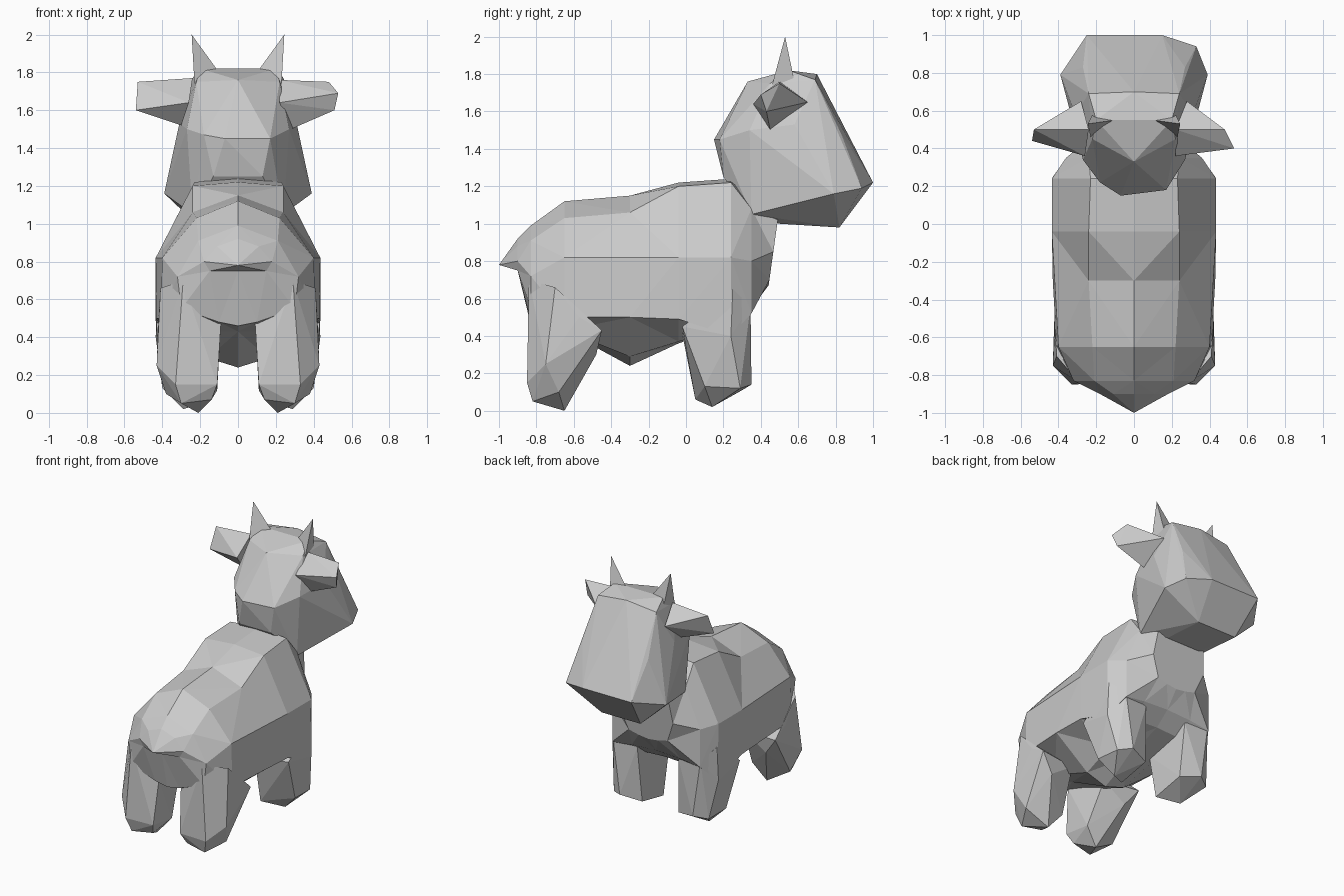
import bpy, bmesh


def finish(name, bm):
    bmesh.ops.recalc_face_normals(bm, faces=bm.faces)
    mesh = bpy.data.meshes.new(name)
    bm.to_mesh(mesh)
    bm.free()
    obj = bpy.data.objects.new(name, mesh)
    bpy.context.collection.objects.link(obj)
    return obj


def hull(name, points, flip=False):
    """Faceted solid around a few corner points."""
    s = -1 if flip else 1
    bm = bmesh.new()
    for x, y, z in points:
        bm.verts.new((s * x, y, z))
    res = bmesh.ops.convex_hull(bm, input=bm.verts)
    loose = [g for g in res["geom_interior"] if isinstance(g, bmesh.types.BMVert)]
    bmesh.ops.delete(bm, geom=loose, context='VERTS')
    return finish(name, bm)


# Torso: half cross-sections (x, z) from spine to belly, lofted along y
# (second value leans a section forward with height)
sections = [
    (-0.90, 0, [(0, .92), (.11, .88), (.18, .80), (.15, .75), (.07, .75), (0, .75)]),
    (-0.83, 0, [(0, .99), (.21, .91), (.32, .72), (.30, .55), (.10, .48), (0, .46)]),
    (-0.65, 0, [(0, 1.12), (.22, 1.03), (.40, .82), (.41, .50), (.15, .43), (0, .43)]),
    (-0.30, 0, [(0, 1.15), (.24, 1.06), (.42, .82), (.43, .50), (.16, .29), (0, .24)]),
    (-0.04, 0, [(0, 1.22), (.24, 1.20), (.435, .82), (.435, .49), (.18, .37), (0, .36)]),
    (0.24, 0, [(0, 1.24), (.23, 1.22), (.435, .82), (.43, .40), (.20, .45), (0, .46)]),
    (0.35, 0, [(0, 1.16), (.24, 1.08), (.36, .80), (.36, .52), (.20, .54), (0, .55)]),
    (0.46, .14, [(0, 1.06), (.20, 1.02), (.22, .85), (.16, .70), (.08, .68), (0, .67)]),
]
bm = bmesh.new()
rings = []
for y, lean, half in sections:
    loop = half + [(-x, z) for x, z in half[-2:0:-1]]
    rings.append([bm.verts.new((x, y + lean * (z - .8), z)) for x, z in loop])
n = len(rings[0])
for a, b in zip(rings, rings[1:]):
    for i in range(n):
        j = (i + 1) % n
        bm.faces.new((a[i], a[j], b[j], b[i]))
bm.faces.new(rings[-1])
tail = bm.verts.new((0, -1.0, .78))
for i in range(n):
    bm.faces.new((rings[0][i], rings[0][(i + 1) % n], tail))
bmesh.ops.triangulate(bm, faces=bm.faces)
finish("torso", bm)

# Head: mirrored skull corners plus an uneven muzzle and chin
skull = [(.13, .20, 1.25), (.24, .35, 1.05), (.39, .79, 1.16),
         (.27, .83, 1.48), (.31, .58, 1.53), (.27, .34, 1.50),
         (.24, .69, 1.77), (.20, .55, 1.82), (.22, .45, 1.75)]
muzzle = [(-.07, .15, 1.45), (.17, .18, 1.45), (-.18, .22, 1.47), (0, .33, 1.76),
          (0, .70, 1.80), (-.25, 1.0, 1.22), (.15, 1.0, 1.22), (.33, .94, 1.19),
          (.12, .82, .98), (-.20, .82, .98), (.12, .50, 1.0), (-.15, .50, 1.0)]
hull("head", skull + [(-x, y, z) for x, y, z in skull] + muzzle)

# Legs and horns, mirrored left and right
rear_leg = [
    (.09, -.80, .48), (.29, -.84, .70), (.41, -.70, .66), (.42, -.57, .50),
    (.42, -.45, .43), (.14, -.48, .42), (.43, -.75, .25), (.11, -.84, .15),
    (.33, -.85, .15), (.32, -.48, .30), (.21, -.65, 0), (.30, -.82, .05),
    (.14, -.80, .07), (.38, -.68, .10), (.11, -.62, .12)]
front_leg = [
    (.43, -.02, .45), (.435, .24, .40), (.43, .25, .65), (.15, -.02, .41),
    (.17, .33, .52), (.36, .345, .56), (.40, .10, .13), (.39, .29, .12),
    (.15, .05, .06), (.15, .30, .11), (.29, .14, .02), (.30, .35, .14)]
horn = [(.245, .53, 2.0), (.10, .55, 1.80), (.23, .46, 1.74), (.22, .58, 1.76)]
for side, flip in (("right", False), ("left", True)):
    hull("rear_leg_" + side, rear_leg, flip)
    hull("front_leg_" + side, front_leg, flip)
    hull("horn_" + side, horn, flip)

# Ears, each tilted a little differently
hull("ear_right", [(.53, .40, 1.69), (.48, .50, 1.75), (.51, .43, 1.60),
                   (.22, .36, 1.64), (.22, .50, 1.76), (.28, .65, 1.65), (.28, .45, 1.50)])
hull("ear_left", [(-.54, .44, 1.60), (-.53, .50, 1.75), (-.26, .36, 1.64),
                  (-.24, .50, 1.77), (-.28, .65, 1.66), (-.30, .48, 1.52)])
